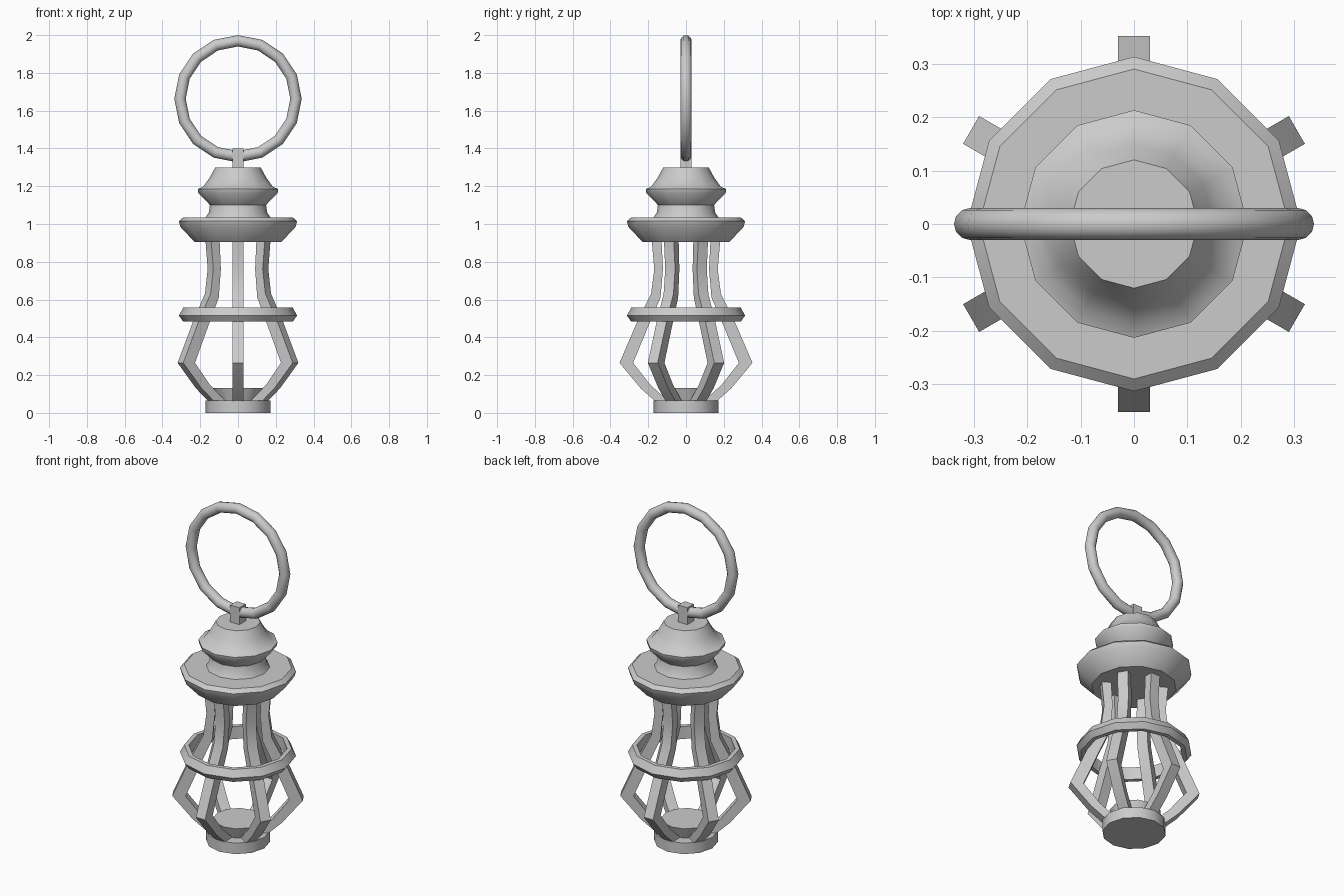
import bpy, bmesh, math
from mathutils import Matrix

old = bpy.data.objects.get("Cube")
if old:
    bpy.data.objects.remove(old, do_unlink=True)

GREY = (0.6, 0.6, 0.6, 1)
metal = bpy.data.materials.new("grey metal")
metal.use_nodes = True
metal.diffuse_color = GREY
metal.node_tree.nodes["Principled BSDF"].inputs["Base Color"].default_value = GREY


def finish(name, bm):
    """Turn a bmesh into a shaded object."""
    bmesh.ops.recalc_face_normals(bm, faces=bm.faces)
    mesh = bpy.data.meshes.new(name)
    bm.to_mesh(mesh)
    bm.free()
    mesh.materials.append(metal)
    obj = bpy.data.objects.new(name, mesh)
    bpy.context.collection.objects.link(obj)
    bpy.ops.object.select_all(action="DESELECT")
    obj.select_set(True)
    bpy.context.view_layer.objects.active = obj
    bpy.ops.object.shade_smooth_by_angle(angle=math.radians(35))
    return obj


def lathe(name, profile, sides=12, closed=False):
    """Spin (radius, height) points round z; cap the ends or close the loop."""
    bm = bmesh.new()
    rings = []
    for r, z in profile:
        rings.append([bm.verts.new((r * math.cos(a), r * math.sin(a), z))
                      for a in (math.tau * i / sides for i in range(sides))])
    pairs = list(zip(rings, rings[1:]))
    if closed:
        pairs.append((rings[-1], rings[0]))
    else:
        bm.faces.new(rings[0])
        bm.faces.new(rings[-1])
    for low, high in pairs:
        for i in range(sides):
            j = (i + 1) % sides
            bm.faces.new((low[i], low[j], high[j], high[i]))
    return finish(name, bm)


# Base and candle dish
lathe("base", [(0.172, 0), (0.172, 0.065)])
lathe("candle_dish", [(0.105, 0.06), (0.133, 0.132)])

# Cap with stepped tiers
lathe("lower_cap", [(0.23, 0.905), (0.305, 0.985), (0.313, 1.015), (0.29, 1.035)])
lathe("cap_neck", [(0.175, 1.03), (0.155, 1.06), (0.148, 1.105)])
lathe("upper_cap", [(0.148, 1.1), (0.21, 1.165), (0.213, 1.185), (0.185, 1.197),
                    (0.15, 1.245), (0.12, 1.3)])

# Hoop round the cage
lathe("cage_hoop", [(0.29, 0.483), (0.313, 0.515), (0.29, 0.557),
                    (0.265, 0.557), (0.265, 0.483)], closed=True)

# Six bent cage bars: outer and inner edge (radius, height) at each bend
OUTER = [(0.15, 0.05), (0.24, 0.13), (0.352, 0.265), (0.255, 0.49),
         (0.185, 0.63), (0.168, 0.76), (0.182, 0.92)]
INNER = [(0.08, 0.05), (0.19, 0.15), (0.28, 0.265), (0.195, 0.47),
         (0.135, 0.61), (0.122, 0.76), (0.13, 0.92)]
HALF = 0.03
for n in range(6):
    bm = bmesh.new()
    rings = [[bm.verts.new((r, y, z)) for r, z, y in
              ((ro, zo, -HALF), (ro, zo, HALF), (ri, zi, HALF), (ri, zi, -HALF))]
             for (ro, zo), (ri, zi) in zip(OUTER, INNER)]
    bm.faces.new(rings[0])
    bm.faces.new(rings[-1])
    for low, high in zip(rings, rings[1:]):
        for i in range(4):
            j = (i + 1) % 4
            bm.faces.new((low[i], low[j], high[j], high[i]))
    turn = Matrix.Rotation(math.radians(30 + 60 * n), 4, "Z")
    bmesh.ops.transform(bm, matrix=turn, verts=bm.verts)
    finish(f"cage_bar_{n + 1}", bm)

# Hanger block
bm = bmesh.new()
bmesh.ops.create_cube(bm, size=1)
bmesh.ops.scale(bm, vec=(0.06, 0.06, 0.11), verts=bm.verts)
bmesh.ops.translate(bm, vec=(0, 0, 1.345), verts=bm.verts)
finish("hanger_block", bm)

# Carrying ring, standing upright across x
tube = [(0.307 + 0.03 * math.cos(a), 0.03 * math.sin(a))
        for a in (math.tau * i / 12 for i in range(12))]
ring = lathe("carrying_ring", tube, sides=16, closed=True)
ring.data.transform(Matrix.Translation((0, 0, 1.663)) @ Matrix.Rotation(math.pi / 2, 4, "X"))
